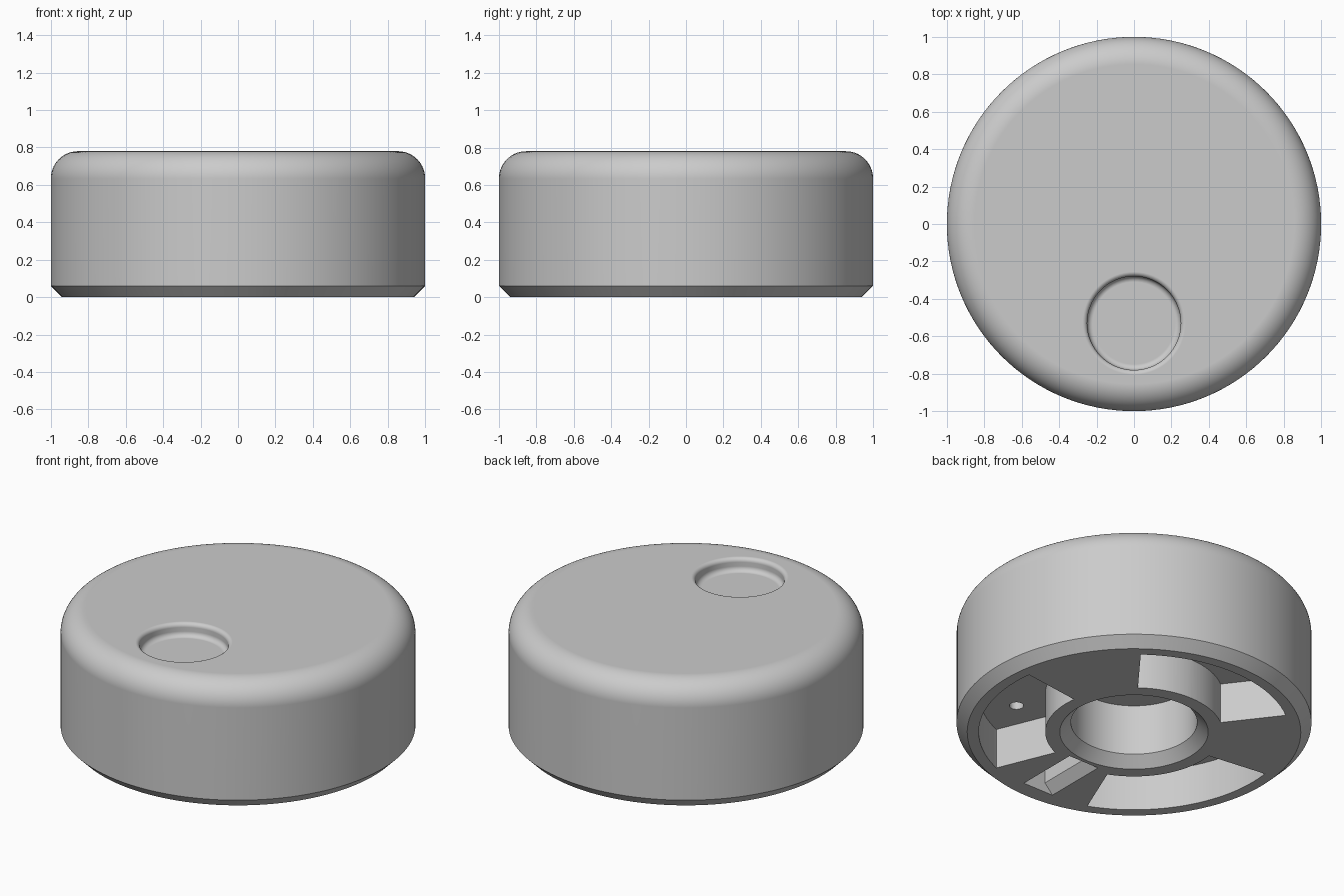
import bpy, bmesh
from math import radians, sin, cos, pi
from mathutils import Matrix, Vector

cube = bpy.data.objects.get("Cube")
if cube:
    bpy.data.objects.remove(cube, do_unlink=True)

grey = bpy.data.materials.new("plain grey")
grey.use_nodes = True
colour = (0.6, 0.6, 0.6, 1)
grey.diffuse_color = colour
grey.node_tree.nodes["Principled BSDF"].inputs["Base Color"].default_value = colour

HEIGHT, CAVITY, DEPTH = 0.78, 0.875, 0.25


def finish(name, bm):
    bmesh.ops.remove_doubles(bm, verts=bm.verts, dist=1e-5)
    bmesh.ops.recalc_face_normals(bm, faces=bm.faces)
    mesh = bpy.data.meshes.new(name)
    bm.to_mesh(mesh)
    bm.free()
    mesh.materials.append(grey)
    obj = bpy.data.objects.new(name, mesh)
    bpy.context.collection.objects.link(obj)
    return obj


def arc(x, z, r, start, end, steps=10):
    angles = [radians(start + (end - start) * i / steps) for i in range(steps + 1)]
    return [(x + r * cos(a), z + r * sin(a)) for a in angles]


def revolve(name, profile, closed=False, centre=(0, 0), steps=128):
    """Turn an (r, z) profile about z; open profiles get flat end caps."""
    bm = bmesh.new()
    pts = profile + profile[:1] if closed else profile
    vs = [bm.verts.new((r, 0, z)) for r, z in pts]
    es = [bm.edges.new(pair) for pair in zip(vs, vs[1:])]
    bmesh.ops.spin(bm, geom=vs + es, axis=(0, 0, 1), cent=(0, 0, 0),
                   angle=2 * pi, steps=steps)
    bmesh.ops.remove_doubles(bm, verts=bm.verts, dist=1e-5)
    if not closed:
        bmesh.ops.holes_fill(bm, edges=[e for e in bm.edges if e.is_boundary], sides=0)
    bm.transform(Matrix.Translation((*centre, 0)))
    return finish(name, bm)


def prism(name, outline, offset):
    """Extrude a closed 3D outline along an offset."""
    bm = bmesh.new()
    face = bm.faces.new([bm.verts.new(p) for p in outline])
    new = bmesh.ops.extrude_face_region(bm, geom=[face], use_keep_orig=True)["geom"]
    bmesh.ops.translate(bm, vec=Vector(offset),
                        verts=[g for g in new if isinstance(g, bmesh.types.BMVert)])
    return finish(name, bm)


def cut(obj, cutter):
    mod = obj.modifiers.new("cut", 'BOOLEAN')
    mod.object, mod.operation, mod.solver = cutter, 'DIFFERENCE', 'EXACT'
    cutter.hide_render = True
    bpy.context.view_layer.objects.active = obj
    bpy.ops.object.modifier_apply(modifier=mod.name)
    bpy.data.objects.remove(cutter, do_unlink=True)


def smooth(obj):
    bpy.ops.object.select_all(action='DESELECT')
    obj.select_set(True)
    bpy.context.view_layer.objects.active = obj
    bpy.ops.object.shade_smooth_by_angle(angle=radians(30))
    mod = obj.modifiers.new("weighted normals", 'WEIGHTED_NORMAL')
    mod.keep_sharp = True


# Outer shell: rounded top edge, chamfered foot, stepped cavity underneath
shell = revolve("knob_shell",
                arc(0.855, HEIGHT - 0.145, 0.145, 90, 0, 14)
                + [(1, 0.06), (0.94, 0), (CAVITY, 0), (CAVITY, DEPTH),
                   (0.356, DEPTH), (0.356, 0.376)])

# Finger dimple with a rounded lip and a soft floor corner
cut(shell, revolve("dimple_cutter",
                   arc(0.22, 0.73, 0.03, -90, 0, 6)
                   + arc(0.275, HEIGHT - 0.025, 0.025, 180, 90, 6)
                   + [(0.275, 0.85)],
                   centre=(0, -0.53), steps=64))

# Small pin hole in the cavity ceiling
cut(shell, revolve("hole_cutter", [(0.04, 0.2), (0.04, 0.4)],
                   centre=(0.42, -0.53), steps=32))

# Hub with chamfered bore, cut into three wide spokes
hub = revolve("spoked_hub", [(CAVITY, 0), (CAVITY, DEPTH), (0.356, DEPTH),
                             (0.356, 0.062), (0.418, 0)], closed=True)
for middle in (90, 210, 330):
    ring = (arc(0, 0, 0.5, middle - 37.5, middle + 37.5, 28)
            + arc(0, 0, 1, middle + 37.5, middle - 37.5, 28))
    cut(hub, prism("pocket_cutter", [(x, y, -0.1) for x, y in ring], (0, 0, 0.5)))

# Key slot with bevelled mouth in the front spoke
half = [(0.15, -0.05), (0.05, 0.06), (0.05, 0.16)]
section = half + [(-x, z) for x, z in reversed(half)]
cut(hub, prism("slot_cutter", [(x, -0.84, z) for x, z in section], (0, 0.4, 0)))

for part in (shell, hub):
    smooth(part)
